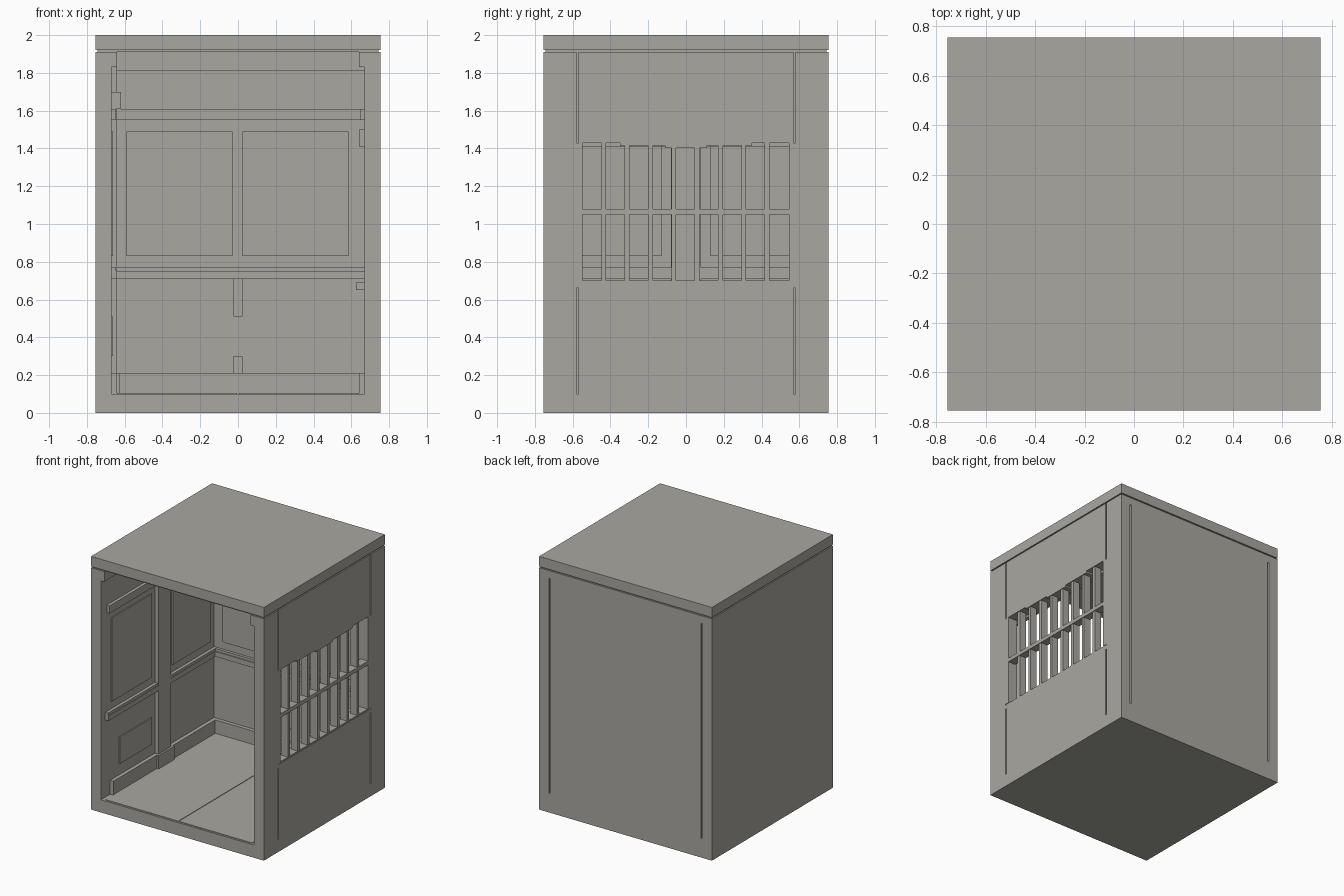
import bpy

if "Cube" in bpy.data.objects:
    bpy.data.objects.remove(bpy.data.objects["Cube"], do_unlink=True)

grey = bpy.data.materials.new("warm_grey")
grey.use_nodes = True
COLOUR = (0.4, 0.39, 0.355, 1)
grey.diffuse_color = COLOUR
grey.node_tree.nodes["Principled BSDF"].inputs["Base Color"].default_value = COLOUR


def box(name, x, y, z):
    """Box spanning the three (low, high) ranges."""
    verts = [(a, b, c) for a in x for b in y for c in z]
    faces = [(0, 1, 3, 2), (4, 6, 7, 5), (0, 4, 5, 1),
             (2, 3, 7, 6), (0, 2, 6, 4), (1, 5, 7, 3)]
    mesh = bpy.data.meshes.new(name)
    mesh.from_pydata(verts, [], faces)
    mesh.materials.append(grey)
    obj = bpy.data.objects.new(name, mesh)
    bpy.context.collection.objects.link(obj)
    return obj


H = 0.755            # half width of the booth
IN = 0.67            # inner face of side and back walls
FLOOR, TOP = 0.1, 1.91
WALL_Z = (FLOOR, TOP)

# Base, roof and the shadow gap under the roof
box("base", (-H, H), (-H, H), (0, FLOOR))
box("roof", (-H, H), (-H, H), (1.92, 2))
box("roof_gap", (-H + 0.01, H - 0.01), (-H + 0.01, H - 0.01), (TOP, 1.92))

# Two floor boards with a seam between them
for side, x in (("right", (-0.64, -0.004)), ("left", (0.004, 0.64))):
    box("floor_board_" + side, x, (-0.74, 0.65), (FLOOR, FLOOR + 0.004))

# Plain side wall
box("right_wall", (-H, -IN), (-H, H), WALL_Z)

# Back wall with narrow vertical grooves near the corners
box("back_wall", (-IN, IN), (0.66, H - 0.012), WALL_Z)
box("back_panel", (-IN + 0.01, IN - 0.01), (H - 0.012, H), WALL_Z)
for z in ((FLOOR, 0.15), (1.85, TOP)):
    box("back_groove_stop", (-IN, IN), (H - 0.012, H), z)

# Corner posts of the grille wall
for name, y in (("front_post", (-H, -0.58)), ("back_post", (0.58, H))):
    box(name, (IN, H), y, WALL_Z)

# Grille wall: solid parts above and below the opening
for name, z in (("lower", (FLOOR, 0.66)), ("upper", (1.43, TOP))):
    box("grille_wall_%s_core" % name, (IN, H - 0.015), (-0.58, 0.58), z)
    box("grille_wall_%s_face" % name, (H - 0.015, H), (-0.57, 0.57), z)
box("window_sill", (IN, H), (-0.58, 0.58), (0.66, 0.69))
box("window_sill_strip", (IN, H - 0.004), (-0.58, 0.58), (0.69, 0.70))
for y in ((-0.58, -0.548), (0.545, 0.58)):
    box("window_jamb", (IN, H), y, (0.70, 1.43))

# Stepped lintel under the upper wall
for half, low in ((0.35, 1.415), (0.11, 1.402)):
    box("lintel_step", (IN, H), (-half, half), (low, 1.43))

# Grille bars
for i in range(8):
    y = (i - 3.5) * 0.1235 - 0.003
    box("grille_bar", (0.69, H - 0.006), (y - 0.013, y + 0.013), (0.70, 1.43))
box("grille_cross_bar", (0.69, H), (-0.55, 0.55), (1.05, 1.08))

# Inner trim around the window
box("inner_sill", (0.625, IN), (-0.58, 0.58), (0.65, 0.69))
box("inner_header", (0.64, IN), (-0.58, 0.58), (1.41, 1.50))

# Mouldings that run along the walls
for s in (-1, 1):
    def side_x(reach):
        return tuple(sorted((s * IN, s * reach)))
    box("side_baseboard", side_x(0.64), (-0.64, 0.66), (FLOOR, 0.21))
    box("side_cornice", side_x(0.64), (-H, 0.66), (1.83, TOP))
    box("side_picture_rail", side_x(0.645), (-0.68, 0.66), (1.55, 1.61))
box("side_chair_rail", (-IN, -0.64), (-0.7, 0.66), (0.71, 0.75))
box("side_chair_rail_cap", (-IN, -0.645), (-0.7, 0.66), (0.75, 0.77))
for name, depth, z in (("baseboard", 0.03, (FLOOR, 0.21)),
                       ("chair_rail", 0.03, (0.71, 0.75)),
                       ("chair_rail_cap", 0.022, (0.75, 0.77)),
                       ("picture_rail", 0.025, (1.55, 1.61)),
                       ("cornice", 0.05, (1.81, TOP))):
    box("back_" + name, (-IN, IN), (0.66 - depth, 0.66), z)

# Pilaster in the middle of the plain wall, with foot and capital
box("pilaster", (-IN, -0.64), (-0.08, 0.08), (FLOOR, 1.83))
box("pilaster_foot", (-IN, -0.625), (-0.1, 0.1), (FLOOR, 0.21))
box("pilaster_capital", (-IN, -0.62), (-0.1, 0.1), (1.61, 1.70))

# Raised wall panels
for x in ((-0.59, -0.03), (0.025, 0.585)):
    box("back_upper_panel", x, (0.651, 0.66), (0.83, 1.49))
for y in ((-0.63, -0.13), (0.13, 0.6)):
    box("side_upper_panel", (-IN, -IN + 0.009), y, (0.83, 1.49))
box("side_lower_panel", (-IN, -IN + 0.009), (-0.53, -0.13), (0.30, 0.51))

# Short stiles on the back wall
for z in ((0.21, 0.30), (0.51, 0.71)):
    box("back_stile", (-0.024, 0.024), (0.645, 0.66), z)
